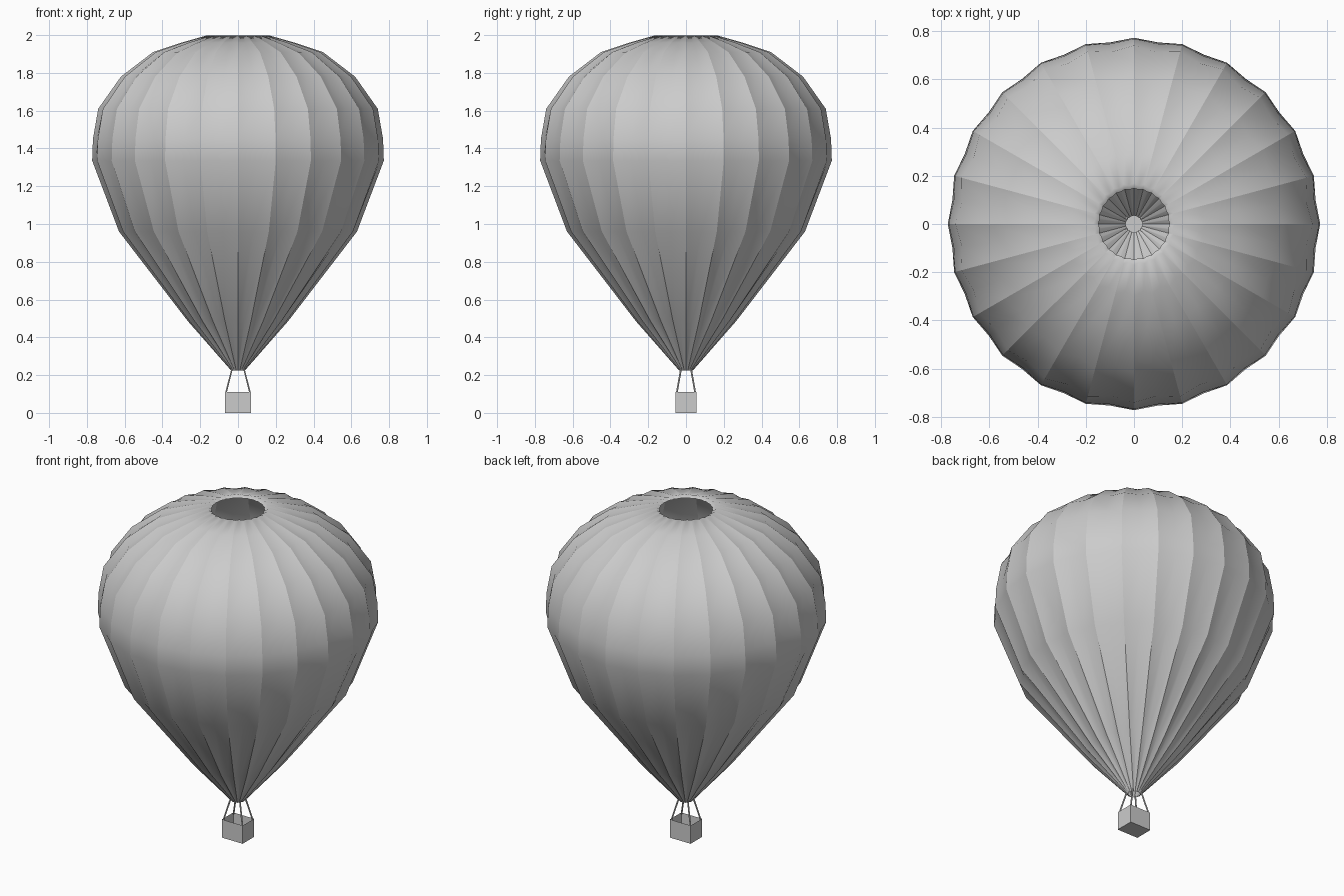
import bpy
import bmesh
from math import sin, cos, pi
from mathutils import Vector

cube = bpy.data.objects.get("Cube")
if cube:
    bpy.data.objects.remove(cube, do_unlink=True)

GORES = 24

# One plain grey for everything
grey = bpy.data.materials.new("light_grey")
grey.use_nodes = True
colour = (0.6, 0.6, 0.6, 1)
grey.diffuse_color = colour
grey.node_tree.nodes["Principled BSDF"].inputs["Base Color"].default_value = colour


def add_object(name, bm):
    mesh = bpy.data.meshes.new(name)
    bm.to_mesh(mesh)
    bm.free()
    mesh.materials.append(grey)
    obj = bpy.data.objects.new(name, mesh)
    bpy.context.collection.objects.link(obj)
    return obj


# Envelope: pleated rings, open at the throat and at the crown
# Each ring is (seam radius, height, pleat depth)
rings = [
    (0.037, 0.225, 0.005), (0.265, 0.485, 0.016), (0.63, 0.96, 0.018),
    (0.772, 1.335, 0.006), (0.768, 1.45, 0.008), (0.74, 1.61, 0.014),
    (0.62, 1.78, 0.018), (0.45, 1.91, 0.018), (0.3, 1.96, 0.016),
    (0.17, 1.997, 0.008), (0.148, 1.985, 0.003),
]
bm = bmesh.new()
loops = []
for radius, height, depth in rings:
    loop = []
    for i in range(GORES * 2):
        # Even points lie on the seams, odd points in the gore valleys
        r = radius if i % 2 == 0 else radius * cos(pi / GORES) - depth
        a = i * pi / GORES
        loop.append(bm.verts.new((r * cos(a), r * sin(a), height)))
    loops.append(loop)
for low, high in zip(loops, loops[1:]):
    for i in range(GORES * 2):
        j = (i + 1) % (GORES * 2)
        face = bm.faces.new((low[i], low[j], high[j], high[i]))
        face.smooth = True
    for i in range(0, GORES * 2, 2):
        bm.edges.get((low[i], high[i])).smooth = False
add_object("envelope", bm)

# Basket: open box with thin walls
HALF_X, HALF_Y, TOP, WALL = 0.07, 0.055, 0.11, 0.006
bm = bmesh.new()
bmesh.ops.create_cube(bm, size=1)
for v in bm.verts:
    v.co = (v.co.x * HALF_X * 2, v.co.y * HALF_Y * 2, (v.co.z + 0.5) * TOP)
bm.faces.ensure_lookup_table()
top = max(bm.faces, key=lambda f: f.calc_center_median().z)
bmesh.ops.inset_region(bm, faces=[top], thickness=WALL)
for v in top.verts:
    v.co.z = WALL
add_object("basket", bm)


# Suspension ropes from basket corners to the throat
def rod(name, start, end, radius):
    start, end = Vector(start), Vector(end)
    axis = end - start
    bm = bmesh.new()
    bmesh.ops.create_cone(bm, cap_ends=True, segments=6, radius1=radius,
                          radius2=radius, depth=axis.length)
    turn = axis.to_track_quat("Z", "Y")
    for v in bm.verts:
        v.co = turn @ v.co + (start + end) / 2
    return add_object(name, bm)


for sx, side in ((1, "left"), (-1, "right")):
    for sy, end in ((-1, "front"), (1, "back")):
        rod(f"{end}_{side}_rope",
            (sx * (HALF_X - WALL), sy * (HALF_Y - WALL), TOP - 0.005),
            (sx * 0.031, sy * 0.026, 0.235), 0.0045)
